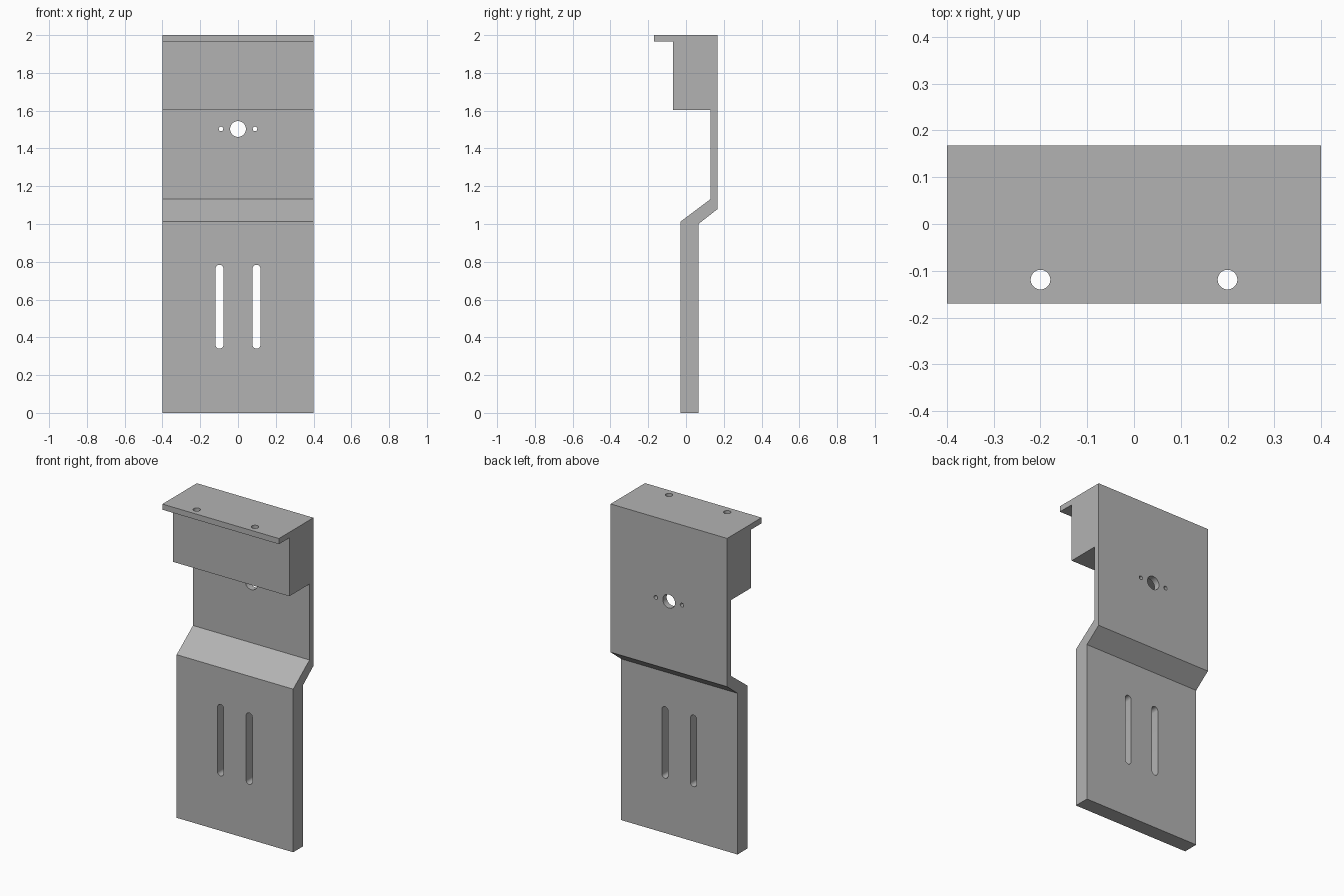
import bpy
import bmesh
from mathutils import Matrix, Vector

if "Cube" in bpy.data.objects:
    bpy.data.objects.remove(bpy.data.objects["Cube"], do_unlink=True)

HALF_WIDTH = 0.4

grey = bpy.data.materials.new("plain grey")
grey.use_nodes = True
colour = (0.45, 0.45, 0.45, 1)
grey.diffuse_color = colour
grey.node_tree.nodes["Principled BSDF"].inputs["Base Color"].default_value = colour


def add_mesh(name, bm):
    bmesh.ops.recalc_face_normals(bm, faces=bm.faces)
    mesh = bpy.data.meshes.new(name)
    bm.to_mesh(mesh)
    bm.free()
    mesh.materials.append(grey)
    obj = bpy.data.objects.new(name, mesh)
    bpy.context.collection.objects.link(obj)
    return obj


def extrude_profile(name, points, direction):
    bm = bmesh.new()
    face = bm.faces.new([bm.verts.new(p) for p in points])
    result = bmesh.ops.extrude_face_region(bm, geom=[face])
    verts = [v for v in result["geom"] if isinstance(v, bmesh.types.BMVert)]
    bmesh.ops.translate(bm, verts=verts, vec=direction)
    return add_mesh(name, bm)


def rounded_outline(radius, stretch=0, steps=32):
    """Circle in XY, pulled apart along Y into a slot when stretch is set."""
    points = []
    for i in range(steps):
        p = Matrix.Rotation((i + 0.5) * 6.283185 / steps, 3, "Z") @ Vector((radius, 0, 0))
        p.y += stretch if p.y > 0 else -stretch
        points.append(p)
    return points


def cut(name, outline, centre, upright):
    """Cut an outline through the bracket along Y (upright) or Z."""
    if upright:
        points = [Vector((p.x + centre[0], -0.5, p.y + centre[2])) for p in outline]
        direction = (0, 1, 0)
    else:
        points = [p + Vector(centre) for p in outline]
        direction = (0, 0, 0.3)
    cutter = extrude_profile(name, points, direction)
    cutter.hide_render = True
    cutter.hide_viewport = True
    modifier = bracket.modifiers.new(name, "BOOLEAN")
    modifier.operation = "DIFFERENCE"
    modifier.solver = "EXACT"
    modifier.object = cutter
    return cutter


# Bracket side profile: lower plate, slanted step, thin upper plate, block, lip
profile = [
    (-0.03, 0), (0.066, 0), (0.066, 1.0), (0.168, 1.08), (0.168, 2.0),
    (-0.17, 2.0), (-0.17, 1.965), (-0.068, 1.965), (-0.068, 1.603),
    (0.13, 1.603), (0.13, 1.132), (-0.03, 1.012),
]
bracket = extrude_profile(
    "bracket", [(-HALF_WIDTH, y, z) for y, z in profile], (2 * HALF_WIDTH, 0, 0))

# Holes and slots, paired left and right
cutters = [cut("centre_hole_cutter", rounded_outline(0.042), (0, 0, 1.503), True)]
for side, sign in (("left", 1), ("right", -1)):
    cutters += [
        cut(side + "_slot_cutter", rounded_outline(0.021, 0.201),
            (sign * 0.098, 0, 0.562), True),
        cut(side + "_pin_hole_cutter", rounded_outline(0.012), (sign * 0.09, 0, 1.503), True),
        cut(side + "_lip_hole_cutter", rounded_outline(0.021), (sign * 0.2, -0.119, 1.85), False),
    ]

# Apply the cuts and remove the cutters
bpy.context.view_layer.update()
depsgraph = bpy.context.evaluated_depsgraph_get()
cut_mesh = bpy.data.meshes.new_from_object(bracket.evaluated_get(depsgraph))
bracket.modifiers.clear()
bracket.data = cut_mesh
for cutter in cutters:
    bpy.data.objects.remove(cutter, do_unlink=True)

# Smooth hole walls, sharp plate edges
bpy.ops.object.select_all(action="DESELECT")
bracket.select_set(True)
bpy.context.view_layer.objects.active = bracket
bpy.ops.object.shade_smooth_by_angle(angle=0.52)
